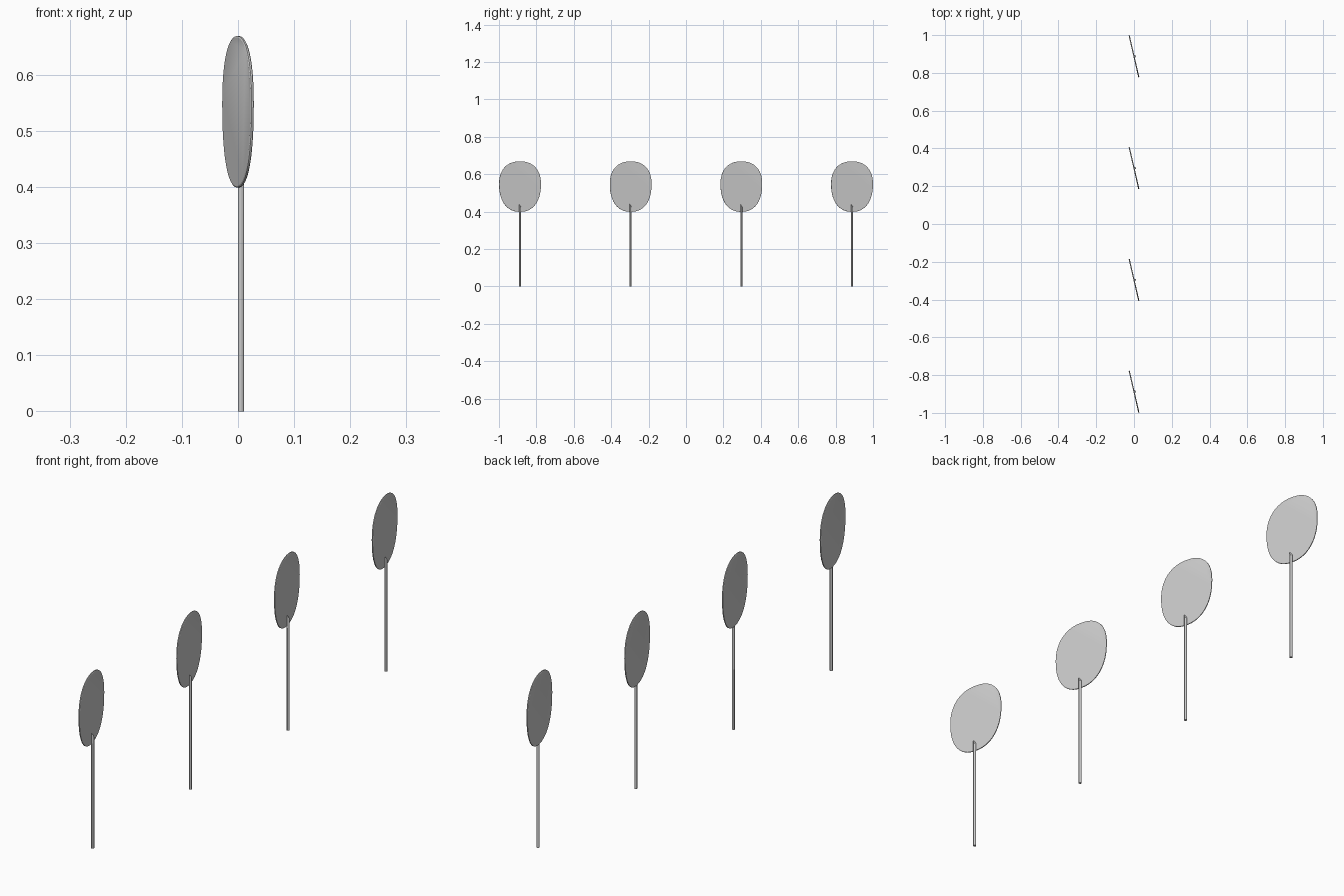
import bpy, bmesh, math

if "Cube" in bpy.data.objects:
    bpy.data.objects.remove(bpy.data.objects["Cube"])

TILT = math.radians(13)
HALF_W, THICK = 0.1145, 0.006
Z_MID, UP, DOWN = 0.548, 0.121, 0.149
SEG = 48


def spow(v, e):
    return math.copysign(abs(v) ** e, v)


def finish(name, bm, y):
    bmesh.ops.recalc_face_normals(bm, faces=bm.faces)
    me = bpy.data.meshes.new(name)
    bm.to_mesh(me)
    bm.free()
    ob = bpy.data.objects.new(name, me)
    bpy.context.collection.objects.link(ob)
    ob.location.y = y
    bpy.context.view_layer.objects.active = ob
    ob.select_set(True)
    bpy.ops.object.shade_smooth_by_angle(angle=math.radians(30))
    ob.select_set(False)
    return ob


def paddle(name, y):
    # Egg-shaped plate with a small chamfered rim
    bm = bmesh.new()
    rings = []
    for x, inset in ((-0.5, 0.0025), (-0.25, 0), (0.25, 0), (0.5, 0.0025)):
        ring = []
        for i in range(SEG):
            a = 2 * math.pi * i / SEG
            c, s = spow(math.cos(a), 0.88), spow(math.sin(a), 0.88)
            h = UP if s > 0 else DOWN
            ring.append(bm.verts.new((x * THICK, c * (HALF_W - inset),
                                      Z_MID + s * (h - inset))))
        rings.append(ring)
    for r0, r1 in zip(rings, rings[1:]):
        for i in range(SEG):
            j = (i + 1) % SEG
            bm.faces.new((r0[i], r0[j], r1[j], r1[i]))
    bm.faces.new(rings[0])
    bm.faces.new(rings[-1])
    ob = finish(name, bm, y)
    ob.rotation_euler.z = TILT


def stake(name, y):
    # Thin round post with a slanted top fixed to the plate's back
    bm = bmesh.new()
    r, n = 0.0055, 12
    bmesh.ops.create_cone(bm, cap_ends=True, segments=n, radius1=r, radius2=r, depth=1)
    for v in bm.verts:
        v.co.z = 0.0 if v.co.z < 0 else 0.432 - 1.6 * v.co.y - 0.5 * v.co.x
        v.co.x += r
    finish(name, bm, y)


for k, y in enumerate((-0.8875, -0.2958, 0.2958, 0.8875), 1):
    paddle(f"marker_plate_{k}", y)
    stake(f"marker_post_{k}", y)
